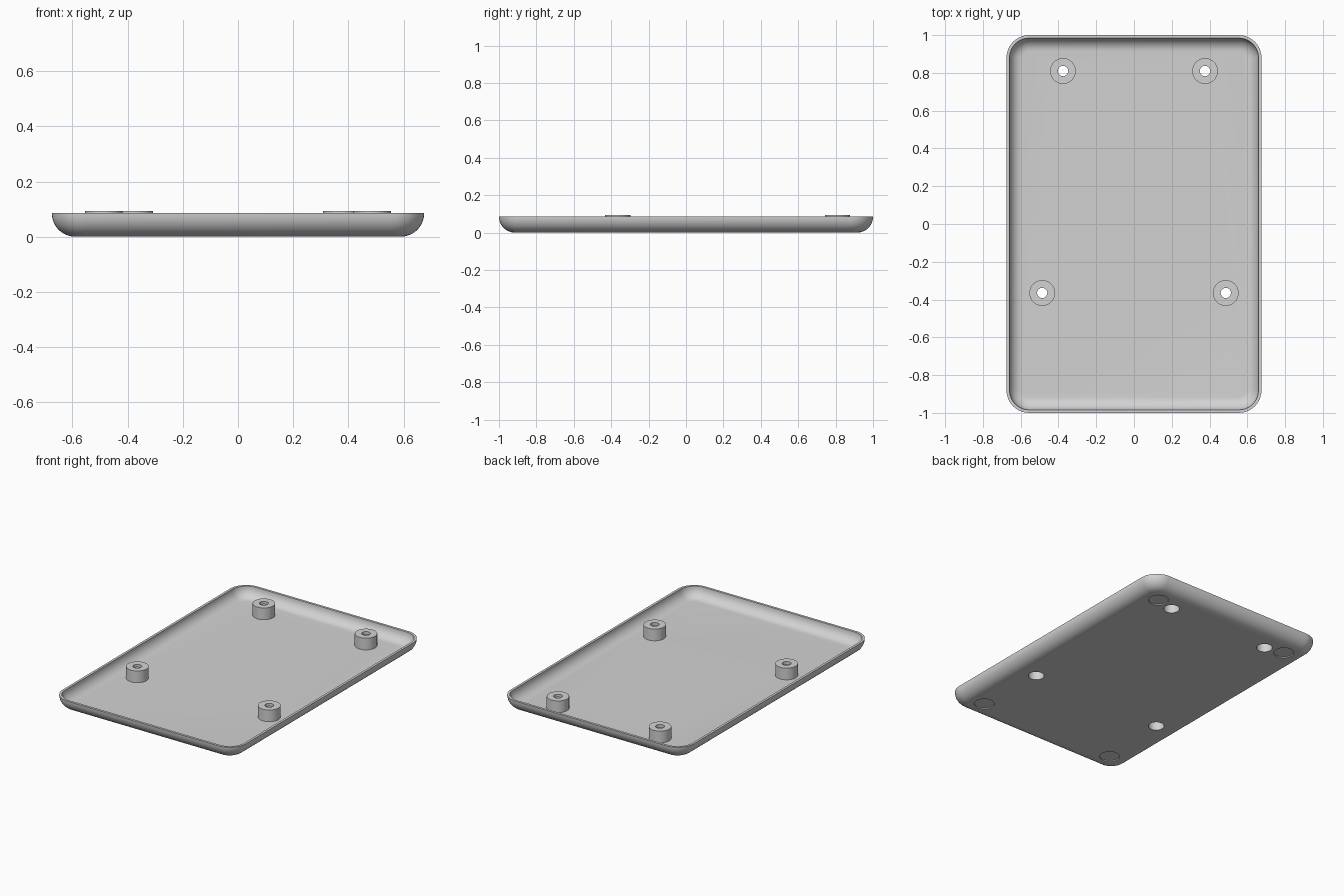
import bpy, bmesh, math
from mathutils import Vector

cube = bpy.data.objects.get("Cube")
if cube:
    bpy.data.objects.remove(cube, do_unlink=True)

HALF_X, HALF_Y, RIM_Z = 0.675, 1.0, 0.085
CORNER, FILLET, WALL = 0.12, 0.085, 0.016
BOSSES = [(0.376, 0.81), (0.486, -0.365)]
FEET = [(0.508, 0.84), (0.508, -0.84)]
BORE, SCREW, BOSS, FOOT = 0.049, 0.027, 0.068, 0.062

grey = bpy.data.materials.new("light grey plastic")
grey.use_nodes = True
grey.diffuse_color = (0.65, 0.65, 0.65, 1)
grey.node_tree.nodes["Principled BSDF"].inputs["Base Color"].default_value = grey.diffuse_color


def make_object(name, bm):
    bmesh.ops.recalc_face_normals(bm, faces=bm.faces)
    mesh = bpy.data.meshes.new(name)
    bm.to_mesh(mesh)
    bm.free()
    mesh.materials.append(grey)
    obj = bpy.data.objects.new(name, mesh)
    bpy.context.collection.objects.link(obj)
    return obj


def smooth(obj):
    bpy.ops.object.select_all(action="DESELECT")
    obj.select_set(True)
    bpy.context.view_layer.objects.active = obj
    bpy.ops.object.shade_smooth_by_angle(angle=math.radians(30))


def rounded_ring(bm, inset, z, steps=10):
    """One rounded-rectangle loop, moved inwards by inset."""
    radius = CORNER - inset
    verts = []
    for quarter, (sx, sy) in enumerate([(1, 1), (-1, 1), (-1, -1), (1, -1)]):
        for i in range(steps + 1):
            a = math.pi / 2 * (quarter + i / steps)
            verts.append(bm.verts.new((sx * (HALF_X - CORNER) + radius * math.cos(a),
                                       sy * (HALF_Y - CORNER) + radius * math.sin(a), z)))
    return verts


# Tray shell: outer fillet up to the rim, inner fillet back down to the floor
bm = bmesh.new()
arc = [math.pi / 2 * i / 10 for i in range(11)]
profile = [(FILLET * (1 - math.sin(a)), RIM_Z - FILLET * math.cos(a)) for a in arc]
inner = FILLET - WALL
profile += [(FILLET - inner * math.sin(a), RIM_Z - inner * math.cos(a)) for a in reversed(arc)]
rings = [rounded_ring(bm, inset, z) for inset, z in profile]
for low, high in zip(rings, rings[1:]):
    for i in range(len(low)):
        j = (i + 1) % len(low)
        bm.faces.new((low[i], low[j], high[j], high[i]))
bm.faces.new(rings[0])
bm.faces.new(rings[-1])
tray = make_object("tray", bm)

# Cutter: screw bores through the floor and shallow foot recesses underneath
bm = bmesh.new()
for spots, radius, top in ((BOSSES, BORE, 0.05), (FEET, FOOT, 0.007)):
    for x, y in spots:
        for side in (1, -1):
            made = bmesh.ops.create_cone(bm, cap_ends=True, segments=48, radius1=radius,
                                         radius2=radius, depth=top + 0.05)
            bmesh.ops.translate(bm, verts=made["verts"],
                                vec=(side * x, y, (top - 0.05) / 2))
cutter = make_object("hole_cutter", bm)
cutter.hide_render = True
cut = tray.modifiers.new("holes", "BOOLEAN")
cut.operation, cut.solver, cut.object = "DIFFERENCE", "EXACT", cutter
bpy.context.view_layer.objects.active = tray
bpy.ops.object.modifier_apply(modifier=cut.name)
bpy.data.objects.remove(cutter, do_unlink=True)
smooth(tray)


# Standoffs: lathed sleeves with a narrow screw hole above a wide bore
def standoff(name, x, y):
    bm = bmesh.new()
    outline = [(BOSS, WALL), (BOSS, 0.094), (SCREW, 0.094), (SCREW, 0.075),
               (BORE, 0.075), (BORE, WALL), (BOSS, WALL)]
    verts = [bm.verts.new((r, 0, z)) for r, z in outline]
    edges = [bm.edges.new(pair) for pair in zip(verts, verts[1:])]
    bmesh.ops.spin(bm, geom=verts + edges, cent=(0, 0, 0), axis=(0, 0, 1),
                   angle=math.tau, steps=48)
    bmesh.ops.remove_doubles(bm, verts=bm.verts, dist=0.0001)
    obj = make_object(name, bm)
    obj.location = Vector((x, y, 0))
    smooth(obj)


for row, (x, y) in zip(("back", "front"), BOSSES):
    for side, sign in (("left", 1), ("right", -1)):
        standoff(f"{row}_{side}_standoff", sign * x, y)
